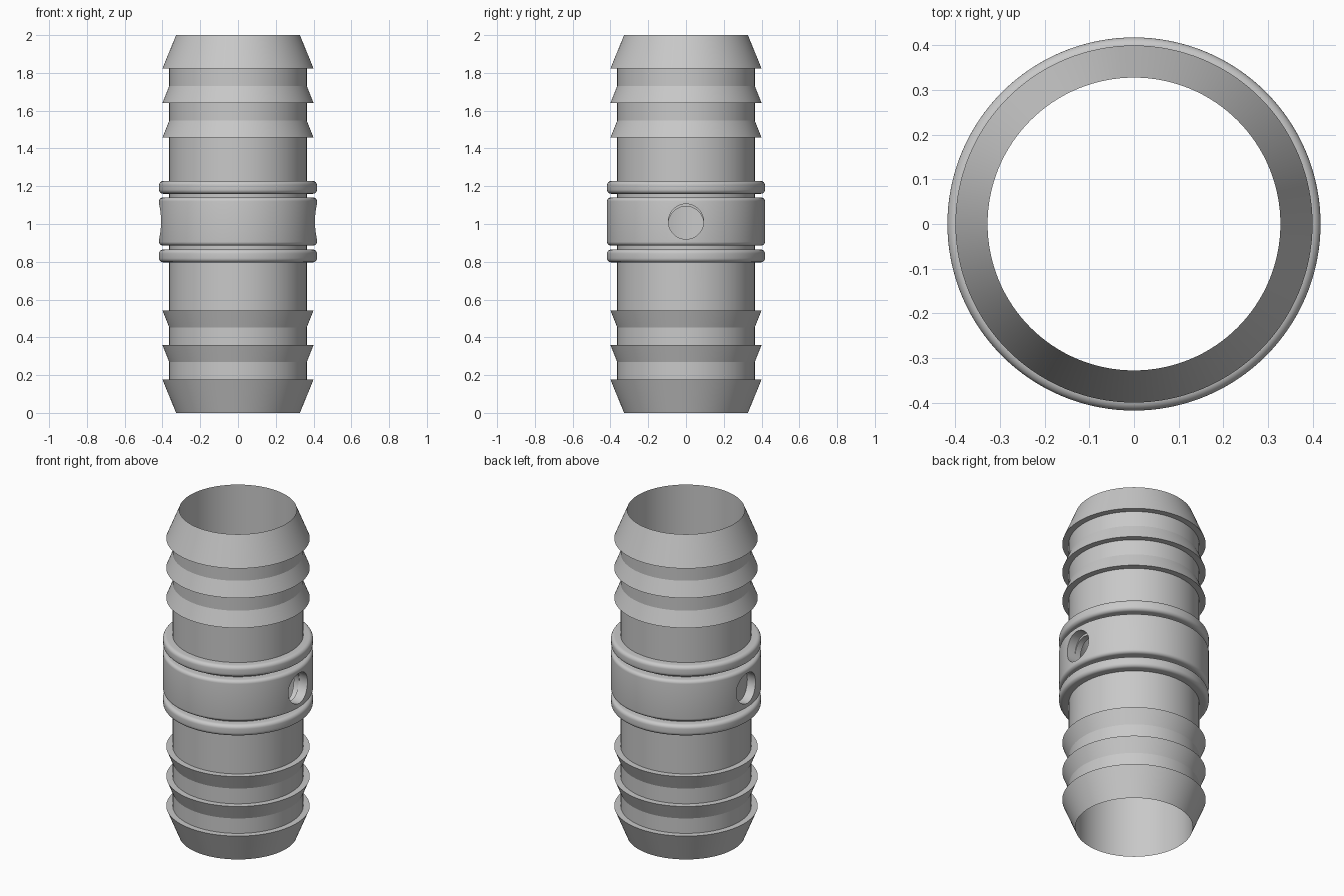
import bpy, bmesh, math
from mathutils import Matrix

cube = bpy.data.objects.get("Cube")
if cube:
    bpy.data.objects.remove(cube, do_unlink=True)

SEGMENTS = 128
BORE, WALL, BARB, COLLAR = 0.328, 0.364, 0.4, 0.418

grey = bpy.data.materials.new("plain_grey")
grey.use_nodes = True
colour = (0.58, 0.58, 0.58, 1)
grey.diffuse_color = colour
grey.node_tree.nodes["Principled BSDF"].inputs["Base Color"].default_value = colour


def make_object(name, bm):
    bmesh.ops.recalc_face_normals(bm, faces=bm.faces)
    mesh = bpy.data.meshes.new(name)
    bm.to_mesh(mesh)
    bm.free()
    mesh.materials.append(grey)
    obj = bpy.data.objects.new(name, mesh)
    bpy.context.collection.objects.link(obj)
    return obj


def lathe(name, profile):
    """Revolve a closed (radius, height) outline about z."""
    bm = bmesh.new()
    rings = []
    for i in range(SEGMENTS):
        a = math.tau * i / SEGMENTS
        rings.append([bm.verts.new((r * math.cos(a), r * math.sin(a), z)) for r, z in profile])
    count = len(profile)
    for i in range(SEGMENTS):
        here, after = rings[i], rings[(i + 1) % SEGMENTS]
        for j in range(count):
            k = (j + 1) % count
            bm.faces.new((here[j], after[j], after[k], here[k]))
    return make_object(name, bm)


def rounded_band(name, low, high, radius):
    """Ring around the tube with rounded outer corners."""
    profile = [(WALL - 0.004, high), (WALL - 0.004, low)]
    for z, start in ((low + radius, -90), (high - radius, 0)):
        for step in range(7):
            a = math.radians(start + step * 15)
            profile.append((COLLAR - radius + radius * math.cos(a), z + radius * math.sin(a)))
    return lathe(name, profile)


def drill(obj, x, length, z, radius):
    """Cut a round hole along x."""
    bm = bmesh.new()
    place = Matrix.Translation((x, 0, z)) @ Matrix.Rotation(math.pi / 2, 4, 'Y')
    bmesh.ops.create_cone(bm, cap_ends=True, segments=64, radius1=radius,
                          radius2=radius, depth=length, matrix=place)
    cutter = make_object("hole_cutter", bm)
    cutter.hide_render = True
    mod = obj.modifiers.new("hole", 'BOOLEAN')
    mod.operation, mod.solver, mod.object = 'DIFFERENCE', 'EXACT', cutter
    bpy.context.view_layer.objects.active = obj
    bpy.ops.object.modifier_apply(modifier=mod.name)
    bpy.data.objects.remove(cutter, do_unlink=True)


# Barbed tube: outline of the upper half, mirrored for the lower half
upper = []
for base in (1.457, 1.641):
    upper += [(WALL, base), (BARB, base), (WALL, base + 0.09)]
upper += [(WALL, 1.823), (BARB, 1.823), (BORE, 2.0)]
lower = [(r, 2 - z) for r, z in reversed(upper)]
tube = lathe("barbed_tube", lower + upper)
drill(tube, 0.35, 0.3, 1.0, 0.093)

# Central collar with a hole on each side, between two stop rings
collar = rounded_band("centre_collar", 0.886, 1.14, 0.02)
drill(collar, 0, 2, 1.013, 0.093)
upper_ring = rounded_band("upper_stop_ring", 1.16, 1.228, 0.022)
lower_ring = rounded_band("lower_stop_ring", 0.797, 0.865, 0.022)

bpy.ops.object.select_all(action='DESELECT')
for obj in (tube, collar, upper_ring, lower_ring):
    obj.select_set(True)
bpy.context.view_layer.objects.active = tube
bpy.ops.object.shade_smooth_by_angle(angle=math.radians(18))
